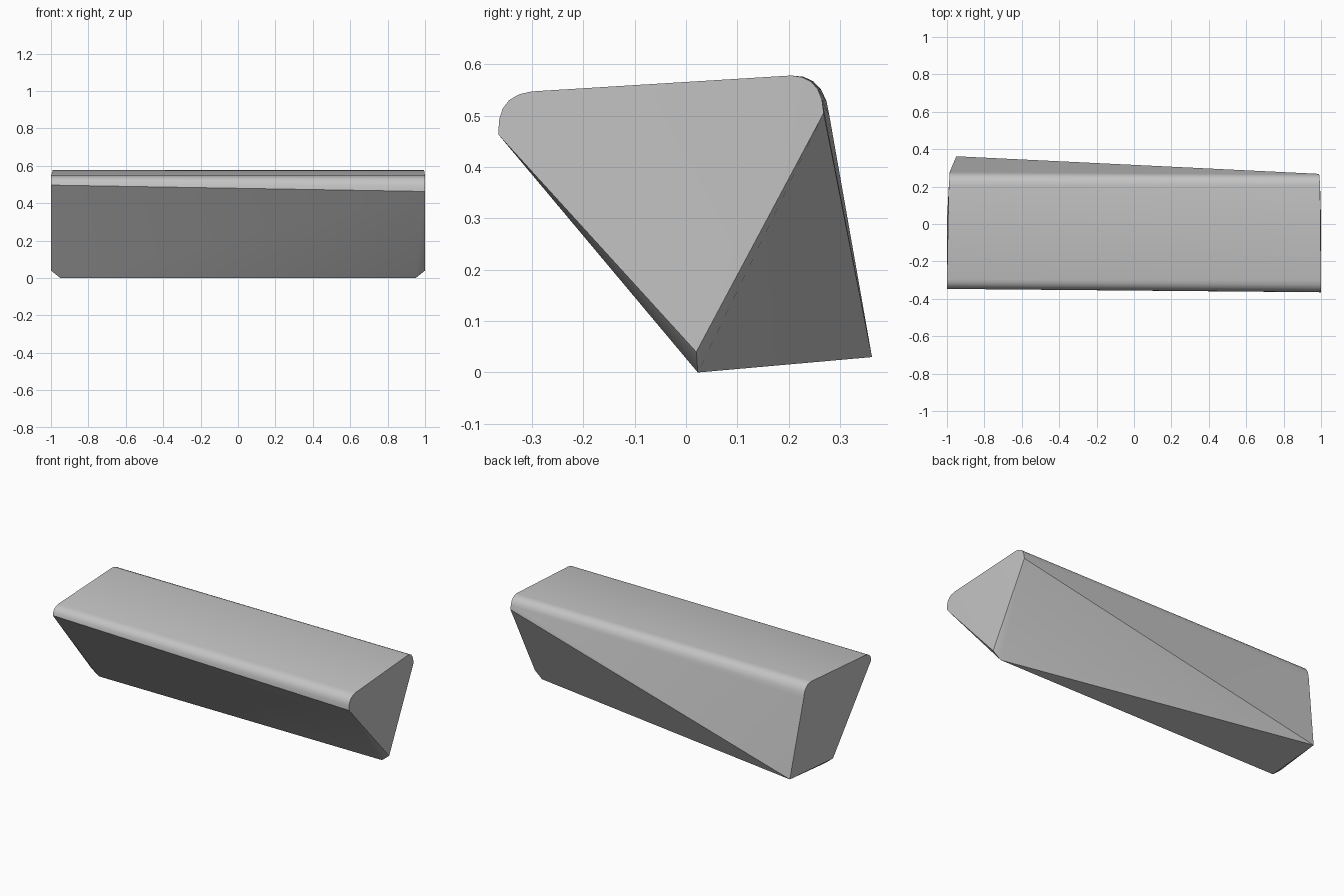
import bpy
import bmesh
import math
from mathutils import Vector

cube = bpy.data.objects.get("Cube")
if cube:
    bpy.data.objects.remove(cube, do_unlink=True)

# Single neutral grey
grey = bpy.data.materials.new("stone_grey")
grey.use_nodes = True
colour = (0.55, 0.55, 0.55, 1)
grey.diffuse_color = colour
grey.node_tree.nodes["Principled BSDF"].inputs["Base Color"].default_value = colour


def rounded_corner(start, control, end, steps=5):
    """Points along a smooth corner between two 3D points."""
    a, c, b = Vector(start), Vector(control), Vector(end)
    result = []
    for i in range(steps + 1):
        t = i / steps
        result.append(a * (1 - t) ** 2 + c * 2 * t * (1 - t) + b * t ** 2)
    return result


# Left end: rounded upper corners over a narrow chamfered foot
points = rounded_corner((1, -0.365, 0.463), (1, -0.37, 0.54), (1, -0.30, 0.547))
points += rounded_corner((0.995, 0.205, 0.578), (0.99, 0.265, 0.577), (0.99, 0.268, 0.505))
points += [Vector((1, 0.02, 0.04)), Vector((0.95, 0.023, 0))]

# Right end: the same corners over a foot that widens to the back
points += rounded_corner((-1, -0.347, 0.497), (-1, -0.342, 0.54), (-1, -0.295, 0.547))
points += rounded_corner((-0.99, 0.205, 0.578), (-0.985, 0.27, 0.58), (-0.985, 0.279, 0.5))
points += [Vector((-1, 0.02, 0.04)), Vector((-0.95, 0.023, 0)), Vector((-0.95, 0.362, 0.03))]

# Tapered block stretched over both ends
bm = bmesh.new()
for p in points:
    bm.verts.new(p)
hull = bmesh.ops.convex_hull(bm, input=bm.verts)
spare = {v for v in hull["geom_interior"] + hull["geom_unused"]
         if isinstance(v, bmesh.types.BMVert)}
bmesh.ops.delete(bm, geom=list(spare), context="VERTS")
bmesh.ops.dissolve_limit(bm, angle_limit=math.radians(1), verts=bm.verts, edges=bm.edges)
bmesh.ops.recalc_face_normals(bm, faces=bm.faces)

mesh = bpy.data.meshes.new("tapered_block")
bm.to_mesh(mesh)
bm.free()
mesh.materials.append(grey)
block = bpy.data.objects.new("tapered_block", mesh)
bpy.context.collection.objects.link(block)

# Smooth the rounded corners and keep the cut edges crisp
bpy.ops.object.select_all(action="DESELECT")
block.select_set(True)
bpy.context.view_layer.objects.active = block
bpy.ops.object.shade_smooth_by_angle(angle=math.radians(30))
